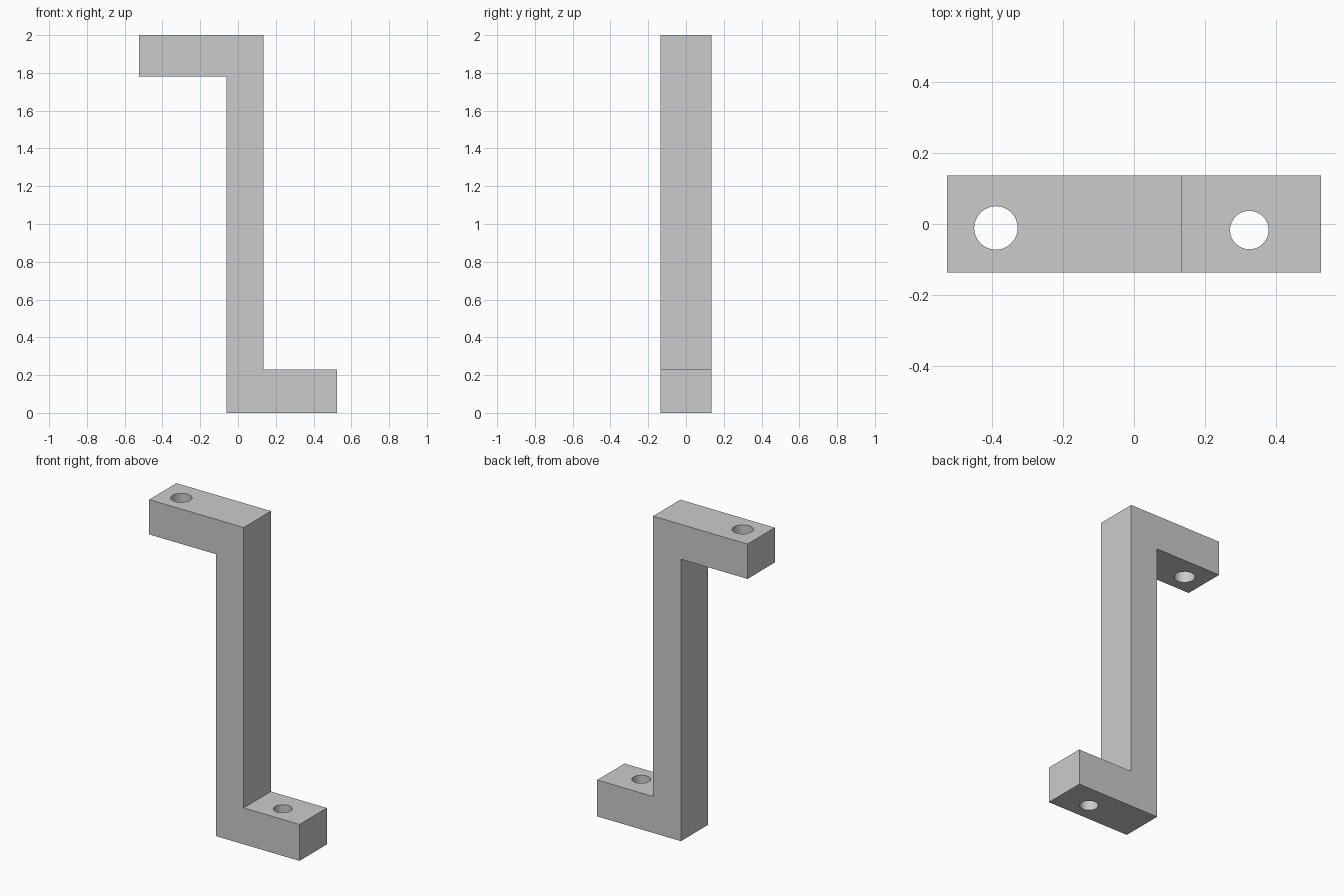
import bpy, bmesh
from mathutils import Matrix

cube = bpy.data.objects.get("Cube")
if cube:
    bpy.data.objects.remove(cube, do_unlink=True)

HALF_DEPTH = 0.136

grey = bpy.data.materials.new("plain grey")
grey.use_nodes = True
colour = (0.6, 0.6, 0.6, 1)
grey.diffuse_color = colour
grey.node_tree.nodes["Principled BSDF"].inputs["Base Color"].default_value = colour


def make_object(name, bm):
    bmesh.ops.recalc_face_normals(bm, faces=bm.faces)
    mesh = bpy.data.meshes.new(name)
    bm.to_mesh(mesh)
    bm.free()
    mesh.materials.append(grey)
    obj = bpy.data.objects.new(name, mesh)
    bpy.context.collection.objects.link(obj)
    return obj


# Z-shaped bracket: side profile extruded through its depth
profile = [(-0.06, 0), (0.525, 0), (0.525, 0.23), (0.135, 0.23),
           (0.135, 2), (-0.525, 2), (-0.525, 1.78), (-0.06, 1.78)]
bm = bmesh.new()
face = bm.faces.new([bm.verts.new((x, -HALF_DEPTH, z)) for x, z in profile])
extruded = bmesh.ops.extrude_face_region(bm, geom=[face])["geom"]
bmesh.ops.translate(bm, vec=(0, 2 * HALF_DEPTH, 0),
                    verts=[v for v in extruded if isinstance(v, bmesh.types.BMVert)])
bracket = make_object("bracket", bm)

# Screw holes through the upper and lower feet
for name, x, y, z, radius in [("upper_hole_cutter", -0.388, -0.011, 1.89, 0.061),
                              ("lower_hole_cutter", 0.324, -0.017, 0.115, 0.054)]:
    bm = bmesh.new()
    bmesh.ops.create_cone(bm, cap_ends=True, segments=48, radius1=radius,
                          radius2=radius, depth=0.4,
                          matrix=Matrix.Translation((x, y, z)))
    cutter = make_object(name, bm)
    cutter.hide_render = True
    cutter.hide_set(True)
    cut = bracket.modifiers.new(name, 'BOOLEAN')
    cut.operation = 'DIFFERENCE'
    cut.solver = 'EXACT'
    cut.object = cutter

# Smooth hole walls, crisp bracket edges
bpy.ops.object.select_all(action='DESELECT')
bpy.context.view_layer.objects.active = bracket
bracket.select_set(True)
for modifier in list(bracket.modifiers):
    bpy.ops.object.modifier_apply(modifier=modifier.name)
bpy.ops.object.shade_smooth_by_angle()
for obj in list(bpy.data.objects):
    if obj.name.endswith("_hole_cutter"):
        bpy.data.objects.remove(obj, do_unlink=True)
